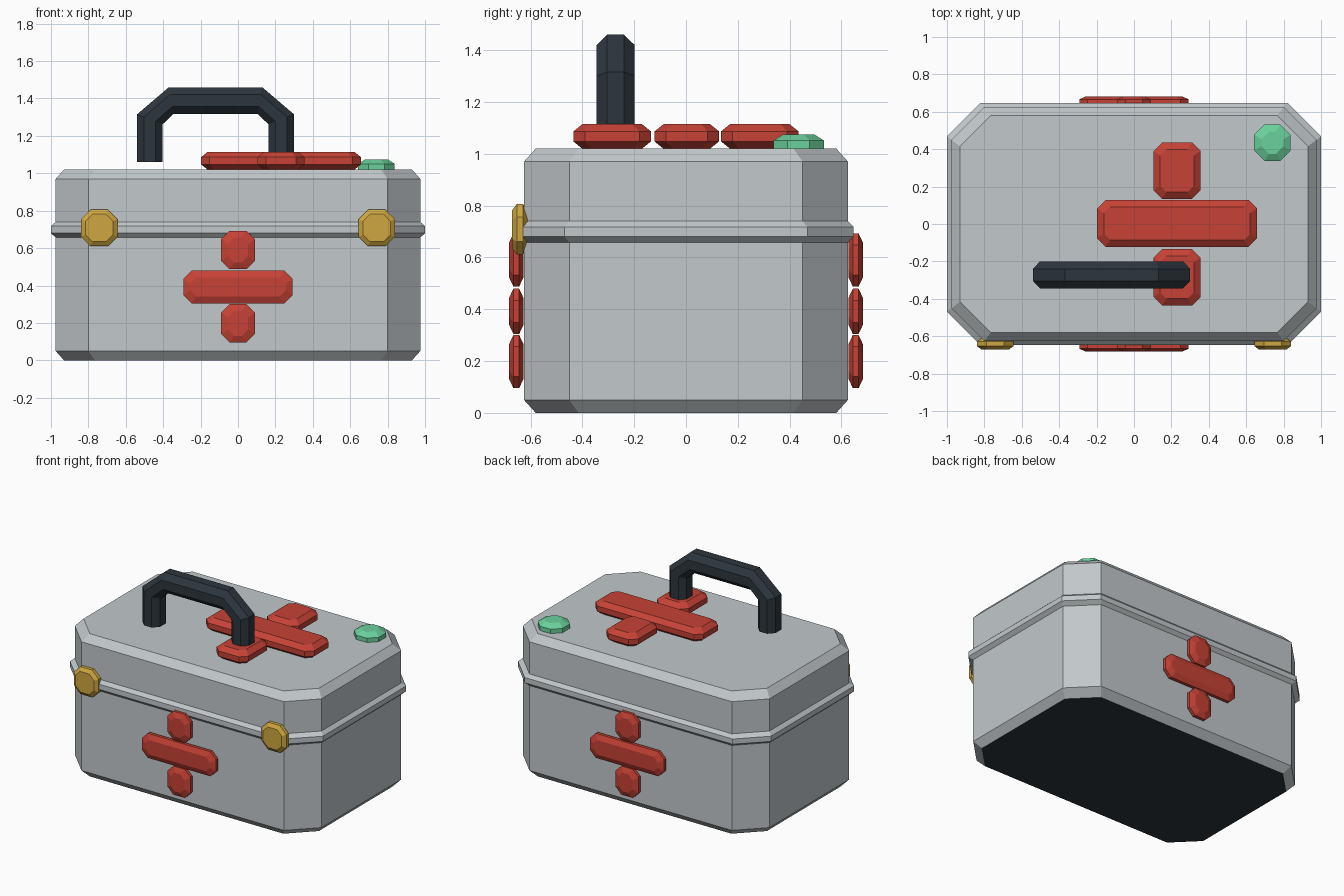
import bpy
import bmesh
import math
from mathutils import Matrix, Vector

cube = bpy.data.objects.get("Cube")
if cube:
    bpy.data.objects.remove(cube, do_unlink=True)


def material(name, srgb):
    colour = [((c + 0.055) / 1.055) ** 2.4 for c in srgb] + [1]
    mat = bpy.data.materials.new(name)
    mat.use_nodes = True
    mat.diffuse_color = colour
    mat.node_tree.nodes["Principled BSDF"].inputs["Base Color"].default_value = colour
    return mat


GREY = material("light grey", (0.76, 0.785, 0.795))
DARK = material("dark slate", (0.175, 0.21, 0.24))
RED = material("red", (0.78, 0.26, 0.21))
GOLD = material("gold", (0.81, 0.655, 0.25))
GREEN = material("mint green", (0.42, 0.82, 0.61))


def loft(name, rings, mats, matrix=Matrix()):
    """Skin a list of equal-length point rings and cap both ends."""
    bm = bmesh.new()
    rows = [[bm.verts.new(matrix @ Vector(p)) for p in ring] for ring in rings]
    n = len(rows[0])
    for low, high in zip(rows, rows[1:]):
        for i in range(n):
            j = (i + 1) % n
            bm.faces.new((low[i], low[j], high[j], high[i]))
    bottom = bm.faces.new(rows[0][::-1])
    bottom.material_index = len(mats) - 1
    bm.faces.new(rows[-1])
    bmesh.ops.recalc_face_normals(bm, faces=bm.faces)
    mesh = bpy.data.meshes.new(name)
    bm.to_mesh(mesh)
    bm.free()
    for mat in mats:
        mesh.materials.append(mat)
    obj = bpy.data.objects.new(name, mesh)
    bpy.context.collection.objects.link(obj)
    return obj


def octagon(hx, hy, cut, z=0):
    """Rectangle outline with cut corners."""
    return [(hx, cut - hy, z), (hx, hy - cut, z), (hx - cut, hy, z), (cut - hx, hy, z),
            (-hx, hy - cut, z), (-hx, cut - hy, z), (cut - hx, -hy, z), (hx - cut, -hy, z)]


def block(name, mat, centre, width, height, depth, turn=0, cut=0.045, inset=0.036, bevel=0.3):
    """Cut-corner pad, bevelled on both faces; turn tips it about x."""
    hx, hy, hz = width / 2, height / 2, depth / 2
    mid = hz - depth * bevel
    small = (hx - inset, hy - inset, cut * 0.75)
    rings = [octagon(*small, -hz), octagon(hx, hy, cut, -mid),
             octagon(hx, hy, cut, mid), octagon(*small, hz)]
    loft(name, rings, [mat],
         Matrix.Translation(centre) @ Matrix.Rotation(math.radians(turn), 4, 'X'))


# Case, rim and lid
outer = (0.975, 0.625, 0.175)
inner = (0.93, 0.58, 0.165)
rim = (1.0, 0.647, 0.178)
loft("case", [octagon(*inner, 0), octagon(*outer, 0.05), octagon(*outer, 0.67)], [GREY, DARK])
loft("rim", [octagon(*outer, 0.657), octagon(*rim, 0.68),
             octagon(*rim, 0.717), octagon(*outer, 0.74)], [GREY])
loft("lid", [octagon(*outer, 0.73), octagon(*outer, 0.97), octagon(*inner, 1.02)], [GREY])

# Crosses on the front and back walls
for side, label in ((-1, "front"), (1, "back")):
    y = side * 0.655
    for part, z, w, h in (("bar", 0.392, 0.585, 0.175), ("upper_arm", 0.59, 0.18, 0.205),
                          ("lower_arm", 0.198, 0.18, 0.205)):
        block(f"{label}_cross_{part}", RED, (0, y, z), w, h, 0.056, turn=-side * 90)

# Cross on the lid
for part, y, w, h in (("bar", 0.003, 0.855, 0.25), ("rear_arm", 0.285, 0.252, 0.3),
                      ("front_arm", -0.285, 0.252, 0.3)):
    block(f"lid_cross_{part}", RED, (0.23, y, 1.067), w, h, 0.096)

# Latches
for side, label in ((1, "left"), (-1, "right")):
    block(f"{label}_latch", GOLD, (side * 0.742, -0.641, 0.708), 0.195, 0.195, 0.06,
          turn=90, cut=0.05, inset=0.024)

# Round button on the lid
block("button", GREEN, (0.74, 0.435, 1.035), 0.195, 0.195, 0.08, cut=0.055, inset=0.038)

# Handle: eight-sided section swept between outer and inner corners
half_path = [((0.42, 1.06), (0.283, 1.06)), ((0.42, 1.315), (0.283, 1.262)),
             ((0.25, 1.46), (0.225, 1.317))]
path = [(s * o[0], o[1], s * i[0], i[1])
        for s, half in ((-1, half_path), (1, half_path[::-1])) for o, i in half]
sections = []
for ox, oz, ix, iz in path:
    ring = []
    for t, y, _ in octagon(0.5, 0.0725, 0.0):
        pass
    for t, y, _ in octagon(1, 1, 0.55):
        f = (t + 1) / 2
        ring.append((ix + (ox - ix) * f - 0.12, -0.272 + y * 0.0725, iz + (oz - iz) * f))
    sections.append(ring)
loft("handle", sections, [DARK])
